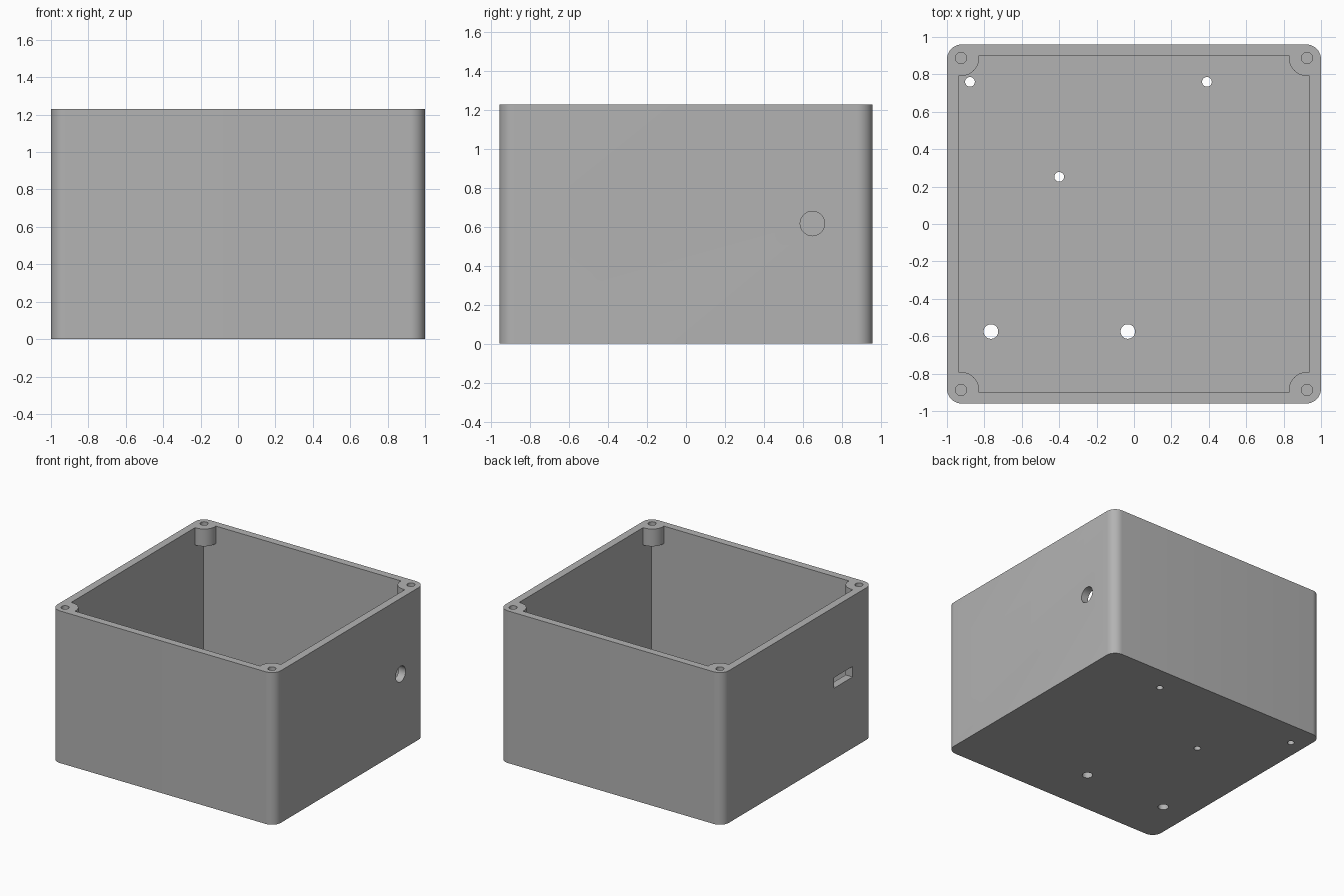
import bpy
import bmesh
from math import cos, sin, pi, radians
from mathutils import Matrix, Vector

if "Cube" in bpy.data.objects:
    bpy.data.objects.remove(bpy.data.objects["Cube"], do_unlink=True)

# Main sizes
HX, HY, H = 1.0, 0.96, 1.23
INX, INY, FLOOR = 0.938, 0.90, 0.06
POST_X, POST_Y, POST_R, POST_H = 0.925, 0.888, 0.097, 0.14
SIDE_AXES = Matrix(((0, 0, 1), (1, 0, 0), (0, 1, 0))).to_4x4()  # (y, z) profile along x

grey = bpy.data.materials.new("plain grey")
grey.use_nodes = True
COLOUR = (0.45, 0.45, 0.45, 1)
grey.diffuse_color = COLOUR
grey.node_tree.nodes["Principled BSDF"].inputs["Base Color"].default_value = COLOUR


def arc(cx, cy, r, start, end, steps):
    angles = [radians(start + (end - start) * i / steps) for i in range(steps + 1)]
    return [(cx + r * cos(a), cy + r * sin(a)) for a in angles]


def circle(cx, cy, r, steps=40):
    return arc(cx, cy, r, 0, 360, steps)[:-1]


def rectangle(x0, x1, y0, y1):
    return [(x0, y0), (x1, y0), (x1, y1), (x0, y1)]


def prism(name, outline, low, high, axes=Matrix.Identity(4)):
    """Extrude a flat outline from low to high."""
    bm = bmesh.new()
    base = bm.faces.new([bm.verts.new((u, v, low)) for u, v in outline])
    top = bmesh.ops.extrude_face_region(bm, geom=[base])["geom"]
    moved = [g for g in top if isinstance(g, bmesh.types.BMVert)]
    bmesh.ops.translate(bm, verts=moved, vec=Vector((0, 0, high - low)))
    bm.transform(axes)
    bmesh.ops.recalc_face_normals(bm, faces=bm.faces)
    mesh = bpy.data.meshes.new(name)
    bm.to_mesh(mesh)
    bm.free()
    mesh.materials.append(grey)
    obj = bpy.data.objects.new(name, mesh)
    bpy.context.collection.objects.link(obj)
    return obj


def carve(target, cutter):
    """Subtract the cutter from the target and discard the cutter."""
    cutter.hide_render = True
    mod = target.modifiers.new("cut", "BOOLEAN")
    mod.operation, mod.solver, mod.object = "DIFFERENCE", "EXACT", cutter
    bpy.context.view_layer.objects.active = target
    bpy.ops.object.modifier_apply(modifier=mod.name)
    bpy.data.objects.remove(cutter, do_unlink=True)


# Rounded outer block
r = 0.08
outline = []
for sx, sy, start in ((1, 1, 0), (-1, 1, 90), (-1, -1, 180), (1, -1, 270)):
    outline += arc(sx * (HX - r), sy * (HY - r), r, start, start + 90, 10)
box = prism("enclosure_box", outline, 0, H)

# Cavity, leaving a screw post in each top corner
corners = [(sx * POST_X, sy * POST_Y) for sx in (-1, 1) for sy in (-1, 1)]
cavity = prism("cavity", rectangle(-INX, INX, -INY, INY), FLOOR, H + 0.1)
for x, y in corners:
    carve(cavity, prism("post", circle(x, y, POST_R, 48), H - POST_H, H + 0.2))
carve(box, cavity)

# Blind screw holes
for x, y in corners:
    carve(box, prism("screw_hole", circle(x, y, 0.03, 24), H - 0.12, H + 0.1))

# Holes through the floor
for x, y, radius in ((-0.877, 0.76, 0.026), (0.39, 0.76, 0.026), (-0.40, 0.252, 0.026),
                     (-0.765, -0.575, 0.039), (-0.033, -0.575, 0.039)):
    carve(box, prism("floor_hole", circle(x, y, radius, 32), -0.1, FLOOR + 0.1))

# Socket opening with a rounded tab below, in the +x wall
mid, half, low, high, tab = -0.387, 0.192, 0.47, 0.765, 0.06
f, c = 0.015, 0.05
socket = [(mid + half, high), (mid - half, high)]
socket += arc(mid - half + c, low + c, c, 180, 270, 8)
socket += arc(mid - tab - f, low - f, f, 90, 0, 4)
socket += arc(mid, 0.355 + tab, tab, 180, 360, 20)
socket += arc(mid + tab + f, low - f, f, 180, 90, 4)
socket += arc(mid + half - c, low + c, c, 270, 360, 8)
carve(box, prism("socket_opening", socket, 0.85, 1.1, SIDE_AXES))
carve(box, prism("cable_hole", circle(0.65, 0.618, 0.063), 0.85, 1.1, SIDE_AXES))

# Slot and three round holes in the -x wall
carve(box, prism("slot", rectangle(-0.70, -0.46, 0.575, 0.66), -1.1, -0.85, SIDE_AXES))
for y in (0.508, 0.288, 0.07):
    carve(box, prism("round_hole", circle(y, 0.607, 0.063), -1.1, -0.85, SIDE_AXES))

# Smooth curved walls, sharp edges elsewhere
bpy.ops.object.select_all(action="DESELECT")
box.select_set(True)
bpy.context.view_layer.objects.active = box
bpy.ops.object.shade_smooth_by_angle(angle=radians(30))
